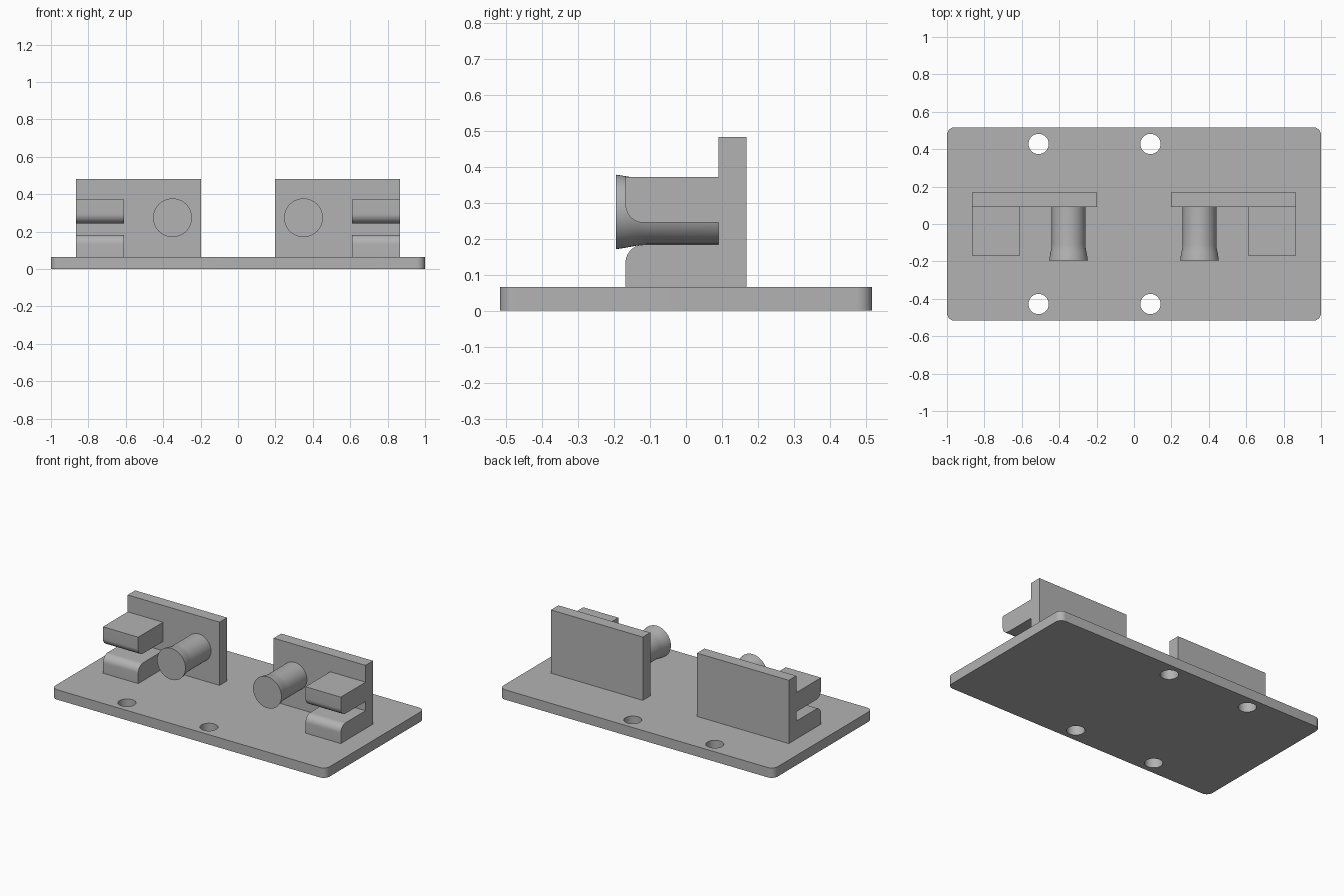
import bpy, bmesh, math
from mathutils import Matrix

if "Cube" in bpy.data.objects:
    bpy.data.objects.remove(bpy.data.objects["Cube"])

grey = bpy.data.materials.new("plain grey")
grey.diffuse_color = (0.45, 0.45, 0.45, 1)
grey.use_nodes = True
grey.node_tree.nodes["Principled BSDF"].inputs["Base Color"].default_value = grey.diffuse_color


def finish(name, bm, smooth=True):
    bmesh.ops.recalc_face_normals(bm, faces=bm.faces[:])
    me = bpy.data.meshes.new(name)
    bm.to_mesh(me)
    bm.free()
    me.materials.append(grey)
    ob = bpy.data.objects.new(name, me)
    bpy.context.collection.objects.link(ob)
    if smooth:
        bpy.ops.object.select_all(action='DESELECT')
        ob.select_set(True)
        bpy.context.view_layer.objects.active = ob
        bpy.ops.object.shade_smooth_by_angle(angle=math.radians(30))
    return ob


def arc(cx, cy, r, a0, a1, n=10):
    """Points on an arc, angles in degrees."""
    return [(cx + r * math.cos(math.radians(a0 + (a1 - a0) * i / n)),
             cy + r * math.sin(math.radians(a0 + (a1 - a0) * i / n)))
            for i in range(n + 1)]


def extrude(bm, pts, vec):
    """Extrude a closed outline of 3D points along vec."""
    face = bm.faces.new([bm.verts.new(p) for p in pts])
    ext = bmesh.ops.extrude_face_region(bm, geom=[face], use_keep_orig=True)
    bmesh.ops.translate(bm, vec=vec, verts=[v for v in ext['geom'] if isinstance(v, bmesh.types.BMVert)])


T = 0.065  # base thickness

# Base plate with rounded corners
bm = bmesh.new()
hx, hy, r = 1.0, 0.517, 0.042
outline = (arc(hx - r, hy - r, r, 0, 90) + arc(-hx + r, hy - r, r, 90, 180)
           + arc(-hx + r, -hy + r, r, 180, 270) + arc(hx - r, -hy + r, r, 270, 360))
extrude(bm, [(x, y, 0) for x, y in outline], (0, 0, T))
base = finish("base_plate", bm, False)

# Four bolt holes
bm = bmesh.new()
for x in (-0.51, 0.088):
    for y in (-0.428, 0.428):
        bmesh.ops.create_cone(bm, cap_ends=True, segments=48, radius1=0.054, radius2=0.054,
                              depth=0.3, matrix=Matrix.Translation((x, y, T / 2)))
cutter = finish("hole_cutter", bm, False)
mod = base.modifiers.new("holes", 'BOOLEAN')
mod.object, mod.operation, mod.solver = cutter, 'DIFFERENCE', 'EXACT'
bpy.context.view_layer.objects.active = base
base.select_set(True)
bpy.ops.object.modifier_apply(modifier="holes")
bpy.data.objects.remove(cutter)
bpy.ops.object.shade_smooth_by_angle(angle=math.radians(30))

for side, s in (("left", -1), ("right", 1)):
    # Upright plate and slotted block share one side profile (y, z)
    f, b, R = -0.168, 0.09, 0.05
    z0, z1 = 0.183, 0.244
    bm = bmesh.new()
    plate = [(b, T), (0.168, T), (0.168, 0.482), (b, 0.482)]
    extrude(bm, [(s * 0.197, y, z) for y, z in plate], (s * 0.67, 0, 0))
    finish(side + "_upright_plate", bm, False)

    # Guide jaws with rounded slot mouth
    lower = [(b, T), (f, T)] + arc(f + R, z0 - R, R, 180, 90) + [(b, z0)]
    upper = [(b, z1)] + arc(f + R, z1 + R, R, 270, 180) + [(f, 0.371), (b, 0.371)]
    for name, pts in (("lower", lower), ("upper", upper)):
        bm = bmesh.new()
        extrude(bm, [(s * 0.61, y, z) for y, z in pts], (s * 0.257, 0, 0))
        finish(f"{side}_{name}_jaw", bm)

    # Flared pin, a profile spun about the y axis
    bm = bmesh.new()
    prof = [(0, b), (0.09, b), (0.09, -0.11), (0.0915, -0.125), (0.094, -0.14),
            (0.098, -0.16), (0.1015, -0.18), (0.1035, -0.195), (0, -0.195)]
    vs = [bm.verts.new((s * 0.35 + rad, y, 0.274)) for rad, y in prof]
    es = [bm.edges.new(p) for p in zip(vs, vs[1:])]
    bmesh.ops.spin(bm, geom=vs + es, cent=(s * 0.35, 0, 0.274), axis=(0, 1, 0),
                   angle=math.tau, steps=48)
    bmesh.ops.remove_doubles(bm, verts=bm.verts[:], dist=1e-4)
    finish(side + "_pin", bm)
